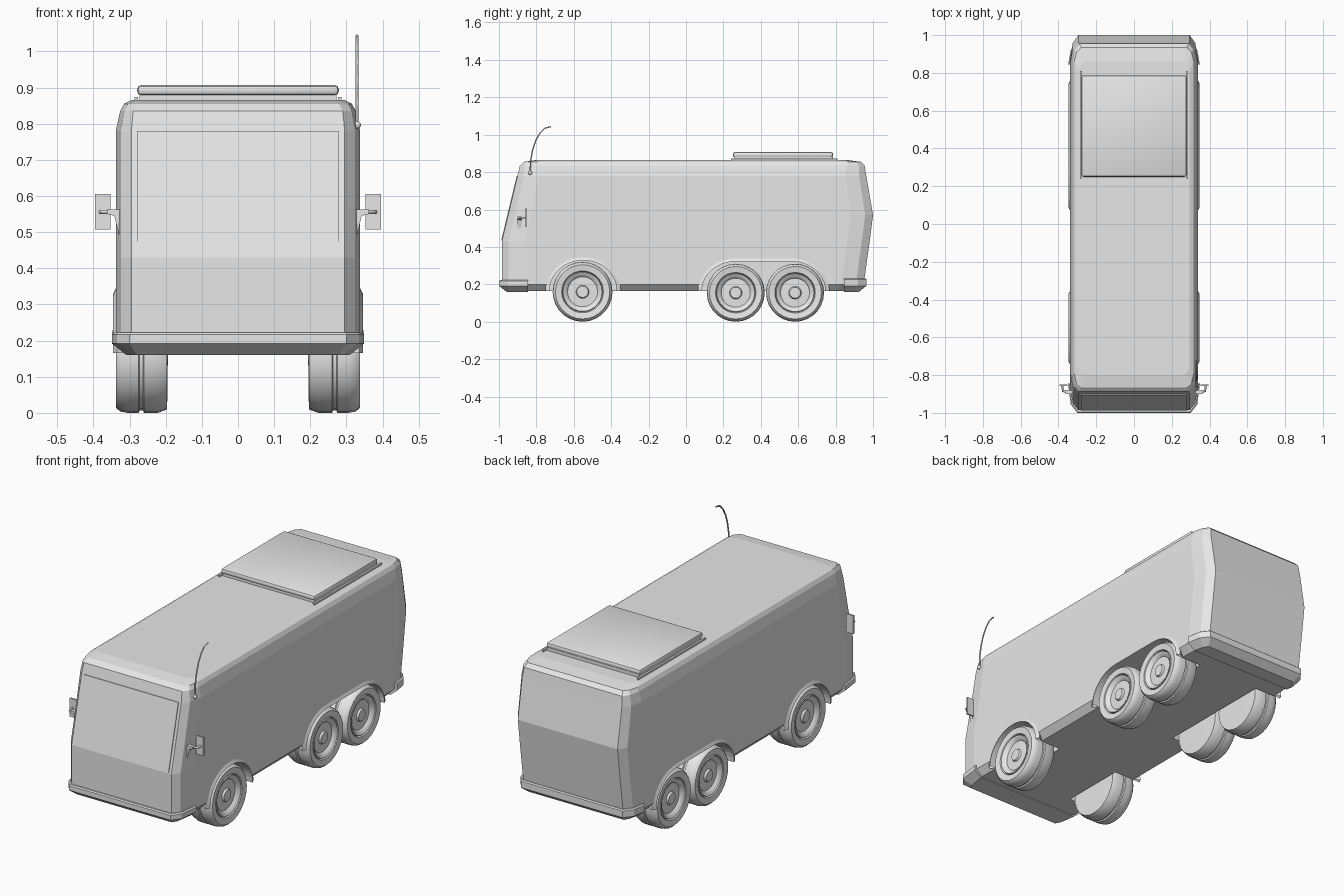
import bpy, bmesh, math
from mathutils import Matrix, Vector

if "Cube" in bpy.data.objects:
    bpy.data.objects.remove(bpy.data.objects["Cube"], do_unlink=True)

grey = bpy.data.materials.new("light_grey")
grey.use_nodes = True
grey.diffuse_color = (0.8, 0.8, 0.8, 1)
grey.node_tree.nodes["Principled BSDF"].inputs["Base Color"].default_value = (0.8, 0.8, 0.8, 1)


def finish(name, bm, smooth=0):
    bmesh.ops.recalc_face_normals(bm, faces=bm.faces)
    mesh = bpy.data.meshes.new(name)
    bm.to_mesh(mesh)
    bm.free()
    mesh.materials.append(grey)
    ob = bpy.data.objects.new(name, mesh)
    bpy.context.collection.objects.link(ob)
    if smooth:
        activate(ob)
        bpy.ops.object.shade_smooth_by_angle(angle=math.radians(smooth))
    return ob


def activate(ob):
    bpy.ops.object.select_all(action="DESELECT")
    ob.select_set(True)
    bpy.context.view_layer.objects.active = ob


def loft(name, rings, caps=True, closed=True, wrap=False, smooth=0):
    """Skin a list of point rings."""
    bm = bmesh.new()
    rows = [[bm.verts.new(p) for p in ring] for ring in rings]
    pairs = list(zip(rows, rows[1:])) + ([(rows[-1], rows[0])] if wrap else [])
    n = len(rows[0])
    for a, b in pairs:
        for i in range(n if closed else n - 1):
            j = (i + 1) % n
            bm.faces.new((a[i], a[j], b[j], b[i]))
    if caps:
        bm.faces.new(rows[0])
        bm.faces.new(rows[-1])
    return finish(name, bm, smooth)


def mirrored(half, z):
    """Close a +x outline, listed front to back, across the centre plane."""
    return [(x, y, z) for x, y in half] + [(-x, y, z) for x, y in reversed(half)]


def box(name, lo, hi, bevel=0):
    bm = bmesh.new()
    bmesh.ops.create_cube(bm, size=1)
    lo, hi = Vector(lo), Vector(hi)
    for v in bm.verts:
        v.co = (lo + hi) / 2 + v.co * (hi - lo)
    if bevel:
        bmesh.ops.bevel(bm, geom=list(bm.edges), offset=bevel, segments=2,
                        profile=0.5, affect="EDGES")
    return finish(name, bm, 30 if bevel else 0)


def tube(name, points, radius):
    curve = bpy.data.curves.new(name, "CURVE")
    curve.dimensions = "3D"
    curve.bevel_depth = radius
    curve.bevel_resolution = 1
    curve.use_fill_caps = True
    spline = curve.splines.new("POLY")
    spline.points.add(len(points) - 1)
    for p, co in zip(spline.points, points):
        p.co = (*co, 1)
    ob = bpy.data.objects.new(name, curve)
    bpy.context.collection.objects.link(ob)
    curve.materials.append(grey)
    activate(ob)
    bpy.ops.object.convert(target="MESH")
    return ob


# Body shell: z, half width, front y, back y, front panel half width, corner depth
levels = [
    (0.165, 0.305, -0.95, 0.92, 0.27, 0.12),
    (0.2, 0.338, -0.985, 0.95, 0.295, 0.12),
    (0.43, 0.338, -0.985, 0.982, 0.295, 0.12),
    (0.57, 0.338, -0.951, 1.0, 0.295, 0.12),
    (0.78, 0.338, -0.901, 0.964, 0.295, 0.11),
    (0.835, 0.326, -0.888, 0.955, 0.29, 0.09),
    (0.855, 0.315, -0.865, 0.935, 0.28, 0.07),
    (0.865, 0.295, -0.8, 0.86, 0.26, 0.05),
]
rings = []
for z, w, front, back, panel, c in levels:
    mid = panel + 0.68 * (w - panel)
    rings.append(mirrored([(panel, front), (mid, front + 0.3 * c), (w, front + c),
                           (w, back - c), (mid, back - 0.35 * c), (panel, back)], z))
body = loft("body", rings)


# Wheel arches: a rounded opening, cut out and edged with a flared lip
def arch(y0, y1, top, r, grow=0):
    base, n = 0.165, 10
    h = top - base + grow
    pts = []
    for cy, start in ((y1 - r, 0), (y0 + r, 90)):
        for i in range(n + 1):
            a = math.radians(start + 90 * i / n)
            pts.append((cy + (r + grow) * math.cos(a), base + h * math.sin(a)))
    return pts


arches = {"front": (-0.73, -0.37, 0.328, 0.179), "rear": (0.085, 0.745, 0.322, 0.18)}
for end, spec in arches.items():
    inner, outer = arch(*spec), arch(*spec, grow=0.022)
    for side, s in (("left", 1), ("right", -1)):
        outline = [(inner[0][0], 0.1)] + inner + [(inner[-1][0], 0.1)]
        cutter = loft("arch_cutter", [[(s * x, y, z) for y, z in outline] for x in (0.185, 0.5)])
        cutter.hide_render = True
        mod = body.modifiers.new("arch", "BOOLEAN")
        mod.operation, mod.solver, mod.object = "DIFFERENCE", "EXACT", cutter
        activate(body)
        bpy.ops.object.modifier_apply(modifier=mod.name)
        bpy.data.objects.remove(cutter, do_unlink=True)
        loft(f"{end}_{side}_arch_lip", [[(s * 0.346, y, z) for y, z in inner],
                                        [(s * 0.335, y, z) for y, z in outer],
                                        [(s * 0.29, y, z) for y, z in inner]],
             caps=False, closed=False, wrap=True, smooth=30)

# Bumpers wrap the corners and taper in below
for name, s, tip, top in (("front_bumper", -1, 1.0, 0.222), ("rear_bumper", 1, 0.965, 0.232)):
    rings = []
    for z, inset in ((0.16, 0.04), (0.192, 0), (top - 0.005, 0), (top, 0.006)):
        half = [(0.3 - inset / 2, tip - inset), (0.335 - inset, tip - 0.045 - inset / 2),
                (0.349 - inset, 0.845)]
        rings.append(mirrored([(x, s * y) for x, y in half], z))
    loft(name, rings)

# Windscreen plate lying on the sloped front panel
slope = lambda z: -0.985 + (z - 0.43) * 0.2395
loft("windscreen", [[(x, slope(z) + d, z) for z, d in
                     ((0.435, 0.003), (0.78, 0.003), (0.78, -0.004), (0.435, -0.004))]
                    for x in (-0.28, 0.28)])

# Roof unit
box("roof_unit_base", (-0.272, 0.26, 0.86), (0.272, 0.785, 0.882))
box("roof_unit_lid", (-0.279, 0.25, 0.878), (0.279, 0.787, 0.907), 0.012)
for side, s in (("left", 1), ("right", -1)):
    box(f"roof_rail_{side}", (s * 0.281 - 0.005, 0.24, 0.86), (s * 0.281 + 0.005, 0.81, 0.874))


# Wheels: one profile (radius, x) turned around the axle
profile = [(0, 0.326), (0.03, 0.326), (0.035, 0.316), (0.08, 0.314), (0.09, 0.326),
           (0.104, 0.332), (0.107, 0.322), (0.112, 0.333), (0.145, 0.338), (0.156, 0.326),
           (0.16, 0.305), (0.16, 0.275), (0.153, 0.272), (0.153, 0.263), (0.16, 0.26),
           (0.16, 0.222), (0.15, 0.196), (0, 0.194)]


def wheel(name, s, y, r):
    bm = bmesh.new()
    k = r / 0.16
    verts = [bm.verts.new((s * x, 0, a * k)) for a, x in profile]
    edges = [bm.edges.new(p) for p in zip(verts, verts[1:])]
    bmesh.ops.spin(bm, geom=verts + edges, cent=(0, 0, 0), axis=(1, 0, 0),
                   angle=math.tau, steps=28, use_duplicate=False)
    bmesh.ops.remove_doubles(bm, verts=bm.verts, dist=0.0001)
    bmesh.ops.translate(bm, verts=bm.verts, vec=(0, y, r))
    finish(name, bm, 35)


# Side mirrors: wedge bracket, bent arm and upright plate
for side, s in (("left", 1), ("right", -1)):
    wheel(f"front_{side}_wheel", s, -0.553, 0.16)
    wheel(f"middle_{side}_wheel", s, 0.266, 0.155)
    wheel(f"rear_{side}_wheel", s, 0.583, 0.155)
    loft(f"mirror_bracket_{side}", [[(s * x, y, z) for x, z in
                                     ((0.318, 0.562), (0.362, 0.562), (0.362, 0.55),
                                      (0.342, 0.545), (0.329, 0.49), (0.318, 0.49))]
                                    for y in (-0.9, -0.88)])
    tube(f"mirror_arm_{side}", [(s * 0.355, -0.89, 0.556), (s * 0.376, -0.884, 0.556),
                                (s * 0.38, -0.855, 0.556)], 0.006)
    box(f"mirror_{side}", sorted((s * 0.353, s * 0.395))[:1] + [-0.858, 0.507],
        sorted((s * 0.353, s * 0.395))[1:] + [-0.849, 0.605])

# Whip aerial on a small ball mount
tube("aerial", [(0.329, y, z) for y, z in
                ((-0.833, 0.79), (-0.831, 0.86), (-0.82, 0.92), (-0.803, 0.97),
                 (-0.78, 1.01), (-0.755, 1.035), (-0.722, 1.043))], 0.004)
bm = bmesh.new()
bmesh.ops.create_uvsphere(bm, u_segments=12, v_segments=8, radius=0.011,
                          matrix=Matrix.Translation((0.329, -0.833, 0.796)))
finish("aerial_mount", bm, 40)
